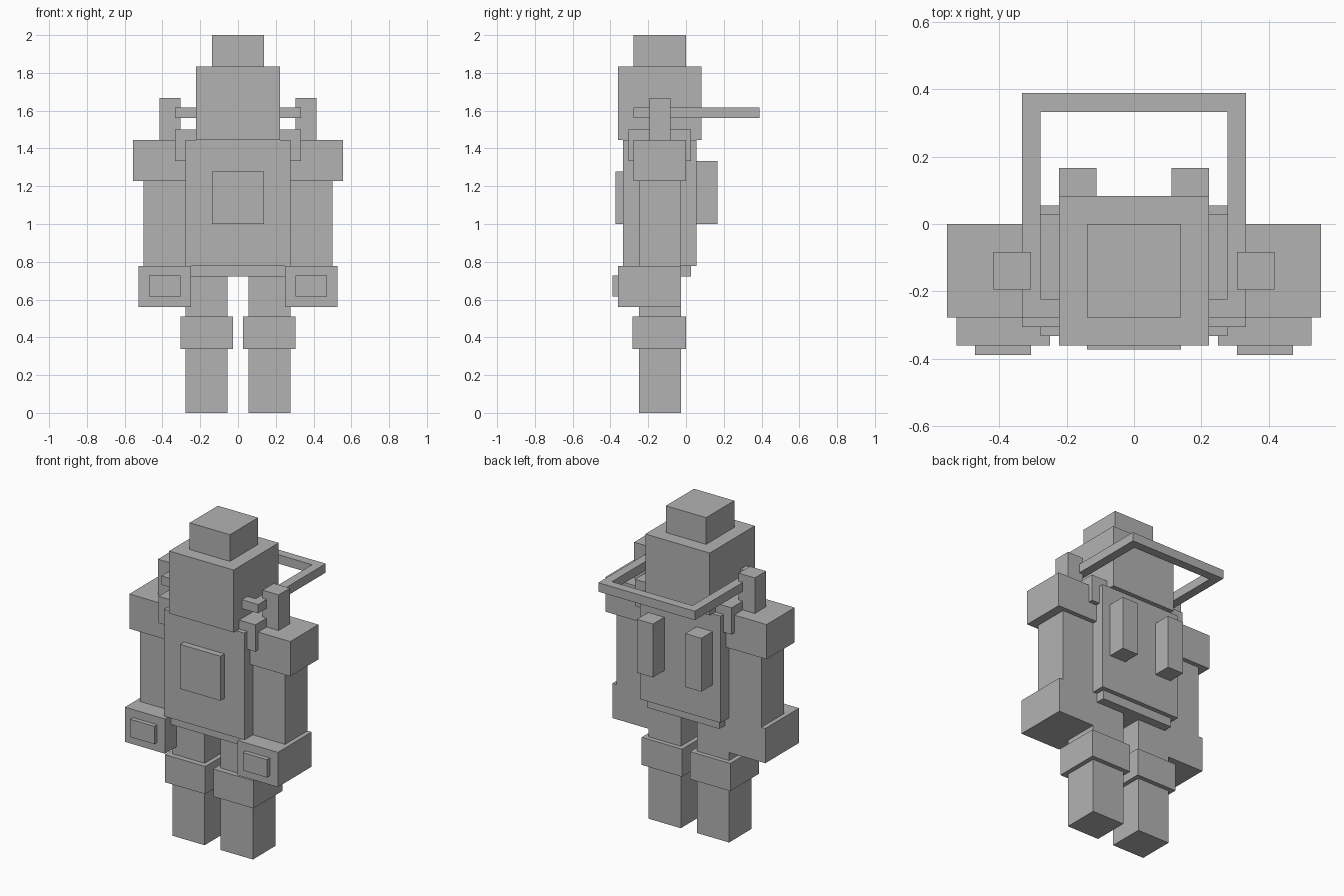
import bpy
import bmesh
from mathutils import Vector

cube = bpy.data.objects.get("Cube")
if cube:
    bpy.data.objects.remove(cube, do_unlink=True)

# Single flat colour
GREY = (0.45, 0.45, 0.45, 1.0)
grey = bpy.data.materials.new("plain_grey")
grey.use_nodes = True
grey.diffuse_color = GREY
shader = next(n for n in grey.node_tree.nodes if n.type == 'BSDF_PRINCIPLED')
shader.inputs["Base Color"].default_value = GREY

U = 2 / 72  # the model sits on a block grid, 72 units tall


def block(name, x, y, z):
    """Box spanning the given (low, high) ranges in grid units."""
    low, high = (Vector(c) * U for c in zip(x, y, z))
    bm = bmesh.new()
    bmesh.ops.create_cube(bm, size=1)
    for v in bm.verts:
        v.co = (low + high) / 2 + v.co * (high - low)
    mesh = bpy.data.meshes.new(name)
    bm.to_mesh(mesh)
    bm.free()
    mesh.materials.append(grey)
    obj = bpy.data.objects.new(name, mesh)
    bpy.context.collection.objects.link(obj)


def centred(name, half_width, y, z):
    block(name, (-half_width, half_width), y, z)


def pair(name, x, y, z):
    block("left_" + name, x, y, z)
    block("right_" + name, (-x[1], -x[0]), y, z)


# Head and body
centred("hat_top", 5, (-10, 0), (66, 72))
centred("head", 8, (-13, 3), (52, 66))
centred("collar", 12, (-11, 1), (48, 54))
centred("torso", 10, (-12, 2), (28, 52))
centred("chest_plate", 5, (-13.4, -12), (36, 46))
centred("belt", 9, (-11, 1), (26, 28))
pair("back_tank", (4, 8), (2, 6), (36, 48))

# Rectangular hoop around the head
pair("hoop_side", (10, 12), (-10, 14), (56.2, 58.2))
centred("hoop_back", 10, (12, 14), (56.2, 58.2))
centred("hoop_front", 10, (-10, -8), (56.2, 58.2))

# Arms
pair("shoulder", (10, 20), (-10, 0), (44.2, 52))
pair("shoulder_post", (11, 15), (-7, -3), (52, 60))
pair("arm", (10, 18), (-9, -1), (28, 44.2))
pair("gauntlet", (9, 19), (-13, -1), (20.2, 28))
pair("gauntlet_plate", (11, 17), (-14, -13), (22.2, 26.2))

# Legs
pair("leg", (2, 10), (-9, -1), (0, 26.2))
pair("knee_guard", (1, 11), (-10.2, 0), (12.2, 18.4))
